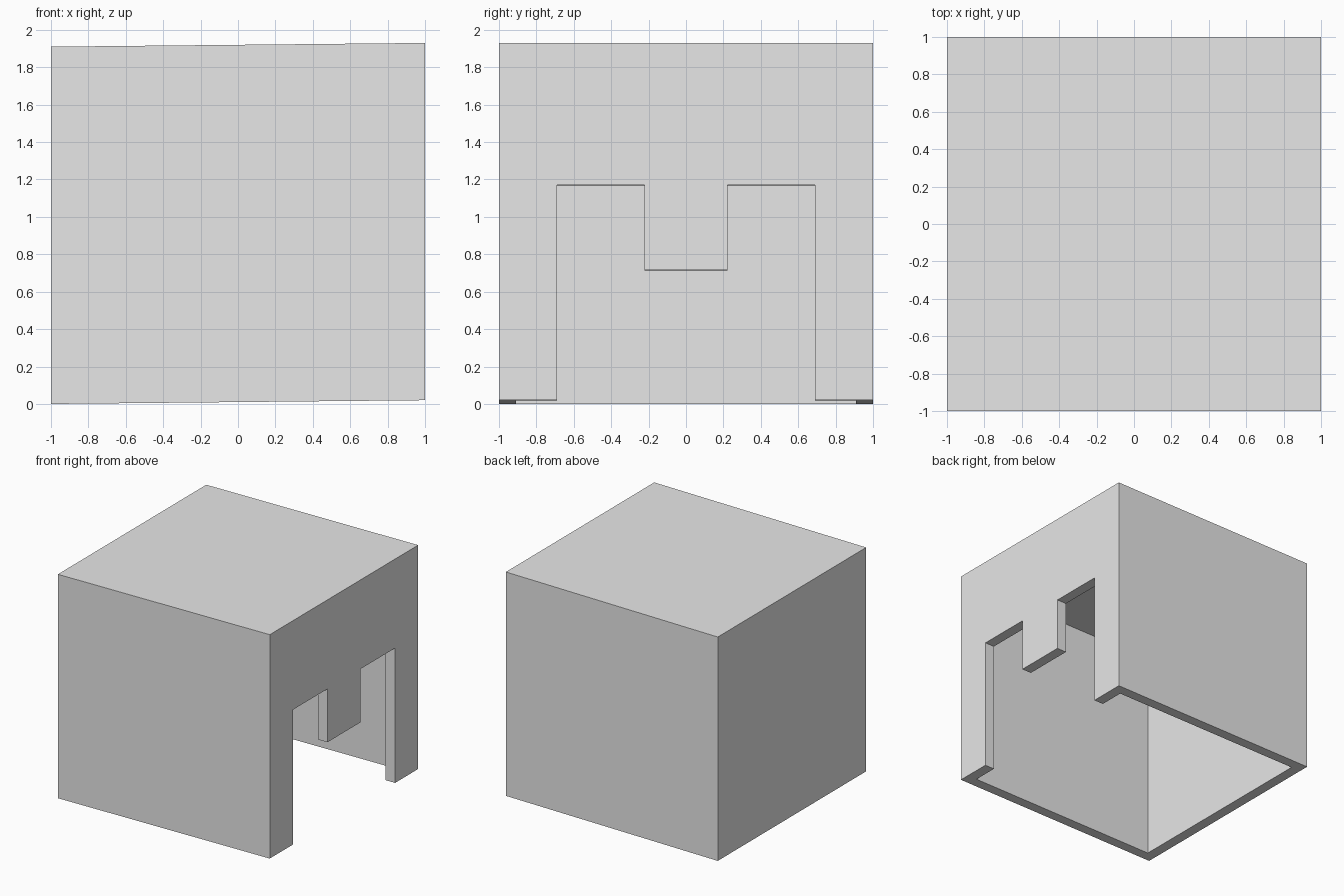
import bpy
import bmesh
from mathutils import Matrix

if "Cube" in bpy.data.objects:
    bpy.data.objects.remove(bpy.data.objects["Cube"])

HEIGHT, WALL, SLOPE = 1.91, 0.09, 0.01

grey = bpy.data.materials.new("light_grey")
grey.diffuse_color = (0.8, 0.8, 0.8, 1)
grey.use_nodes = True
grey.node_tree.nodes["Principled BSDF"].inputs["Base Color"].default_value = grey.diffuse_color


def prism(name, outline, x0, x1):
    """Extrude a (y, z) outline along x."""
    bm = bmesh.new()
    face = bm.faces.new([bm.verts.new((x0, y, z)) for y, z in outline])
    side = bmesh.ops.extrude_face_region(bm, geom=[face])["geom"]
    moved = [v for v in side if isinstance(v, bmesh.types.BMVert)]
    bmesh.ops.translate(bm, vec=(x1 - x0, 0, 0), verts=moved)
    bmesh.ops.recalc_face_normals(bm, faces=bm.faces)
    mesh = bpy.data.meshes.new(name)
    bm.to_mesh(mesh)
    bm.free()
    mesh.materials.append(grey)
    obj = bpy.data.objects.new(name, mesh)
    bpy.context.collection.objects.link(obj)
    return obj


def rect(half, z0, z1):
    return [(-half, z0), (half, z0), (half, z1), (-half, z1)]


# Outer block
box = prism("open_box", rect(1, 0, HEIGHT), -1, 1)

# Hollow interior, open at the bottom
inner = 1 - WALL
cavity = prism("cavity_cutter", rect(inner, -0.5, HEIGHT - WALL), -inner, inner)

# Doorway in the right wall with a tab hanging from its top edge
half_door = [(0.69, -0.5), (0.69, 1.15), (0.222, 1.15), (0.222, 0.695)]
door = half_door + [(-y, z) for y, z in reversed(half_door)]
doorway = prism("doorway_cutter", door, 0.7, 1.3)

for cutter in (cavity, doorway):
    cutter.hide_render = True
    mod = box.modifiers.new(cutter.name, 'BOOLEAN')
    mod.operation = 'DIFFERENCE'
    mod.solver = 'EXACT'
    mod.object = cutter

# Bake the cuts and remove the cutters
evaluated = box.evaluated_get(bpy.context.evaluated_depsgraph_get())
shell = bpy.data.meshes.new_from_object(evaluated)
box.modifiers.clear()
box.data = shell
for cutter in (cavity, doorway):
    bpy.data.objects.remove(cutter)

# Slight rise toward the right side
lean = Matrix.Identity(4)
lean[2][0] = SLOPE
lean[2][3] = SLOPE
shell.transform(lean)
